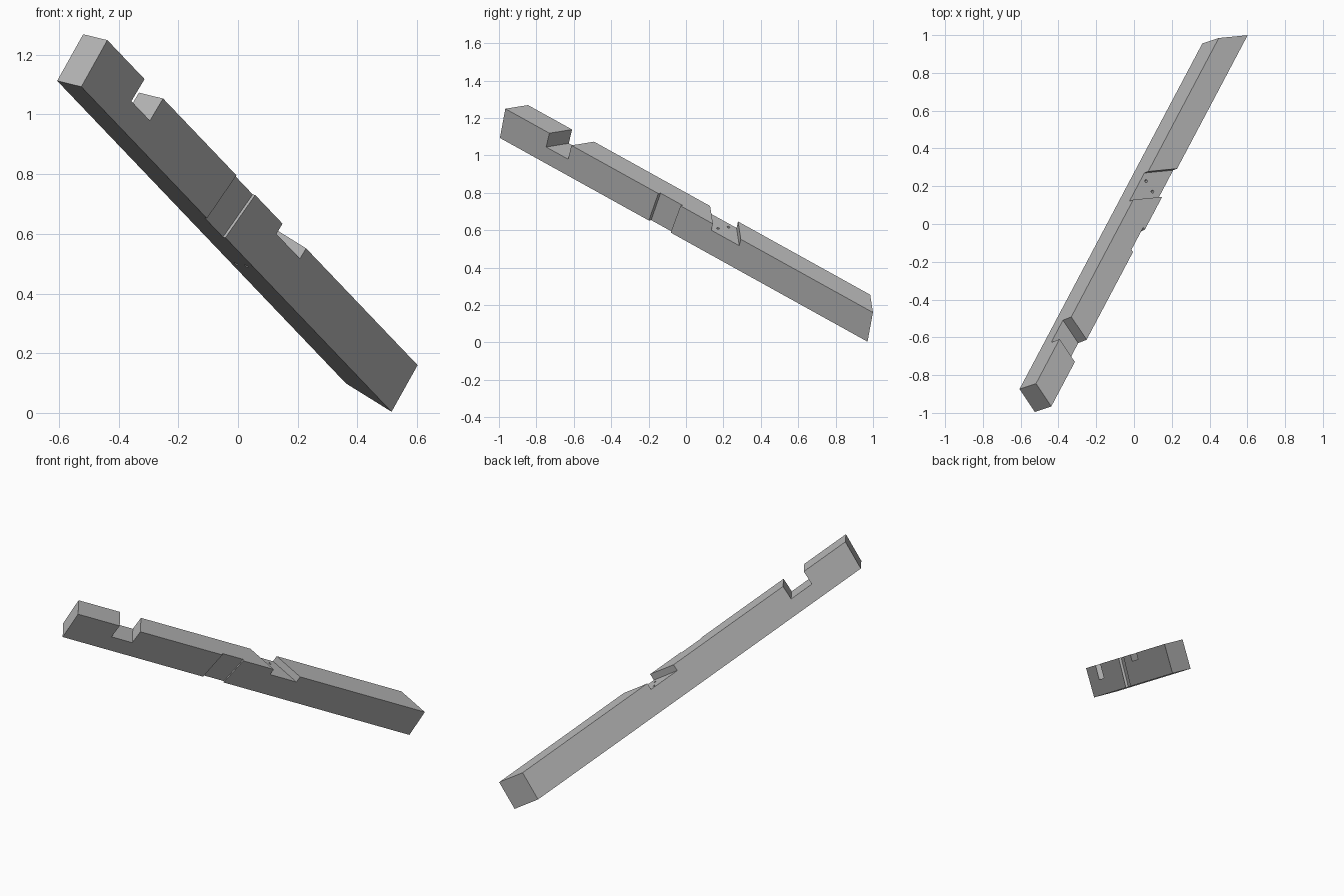
import bpy
import bmesh
from mathutils import Vector, Matrix

if "Cube" in bpy.data.objects:
    bpy.data.objects.remove(bpy.data.objects["Cube"])

# Beam frame: length, thickness and depth axes from one lower corner
corner = Vector((-0.525, -0.995, 1.093))
along = Vector((0.42, 0.794, -0.44)).normalized()
across = Vector((-0.756, 0.573, 0.316))
across = (across - along * across.dot(along)).normalized()
up = along.cross(across)
frame = Matrix((along, across, up)).transposed().to_4x4()
frame.translation = corner

THICK, DEPTH = 0.137, 0.181
UPPER_SKEW, LOWER_SKEW = 0.39, -0.86

grey = bpy.data.materials.new("plain_grey")
grey.use_nodes = True
grey.diffuse_color = (0.5, 0.5, 0.5, 1)
grey.node_tree.nodes["Principled BSDF"].inputs["Base Color"].default_value = (0.5, 0.5, 0.5, 1)


def finish(bm, name):
    bmesh.ops.recalc_face_normals(bm, faces=bm.faces)
    mesh = bpy.data.meshes.new(name)
    bm.to_mesh(mesh)
    bm.free()
    mesh.materials.append(grey)
    obj = bpy.data.objects.new(name, mesh)
    bpy.context.collection.objects.link(obj)
    return obj


def block(name, start, end, t_range, r_range):
    """Block whose end planes are (position, skew over thickness, skew over depth)."""
    bm = bmesh.new()
    bmesh.ops.create_cube(bm, size=2)
    for v in bm.verts:
        s, skew_t, skew_r = end if v.co.x > 0 else start
        t = t_range[v.co.y > 0]
        r = r_range[v.co.z > 0]
        v.co = frame @ Vector((s + skew_t * t + skew_r * r, t, r))
    return finish(bm, name)


def drill(name, centre, direction, radius=0.008):
    """Long round cutter through a point of the beam."""
    bm = bmesh.new()
    bmesh.ops.create_cone(bm, cap_ends=True, segments=16, radius1=radius,
                          radius2=radius, depth=0.6)
    turn = Vector(direction).to_track_quat('Z', 'Y').to_matrix().to_4x4()
    bm.transform(frame @ Matrix.Translation(centre) @ turn)
    return finish(bm, name)


# Main timber with mitred ends
beam = block("timber_beam", (0, UPPER_SKEW, -0.05), (2.476, LOWER_SKEW, -0.05),
             (0, THICK), (0, DEPTH))

# Two notches in the top and a shallow housing on the side
cutters = [
    block("upper_notch", (0.288, UPPER_SKEW, 0), (0.436, UPPER_SKEW, 0),
          (-0.1, 0.25), (0.093, 0.3)),
    block("lower_notch", (1.389, LOWER_SKEW, 0), (1.577, LOWER_SKEW, 0),
          (-0.1, 0.25), (0.14, 0.3)),
    block("side_housing", (1.003, UPPER_SKEW, 0.1), (1.150, UPPER_SKEW, 0.115),
          (-0.1, 0.014), (-0.1, 0.3)),
]

# Peg holes, a pair for each joint
for s, t in ((0.369, 0.093), (0.398, 0.044), (1.427, 0.107), (1.400, 0.047)):
    cutters.append(drill("peg_hole", (s, t, 0.09), (0, 0, 1)))
for r in (0.055, 0.123):
    cutters.append(drill("side_peg_hole", (1.088, 0, r), (UPPER_SKEW, 1, 0)))

# Cut the joints and discard the cutters
bpy.context.view_layer.objects.active = beam
for cutter in cutters:
    mod = beam.modifiers.new("cut", 'BOOLEAN')
    mod.operation = 'DIFFERENCE'
    mod.solver = 'EXACT'
    mod.object = cutter
    bpy.ops.object.modifier_apply(modifier=mod.name)
    bpy.data.objects.remove(cutter)
